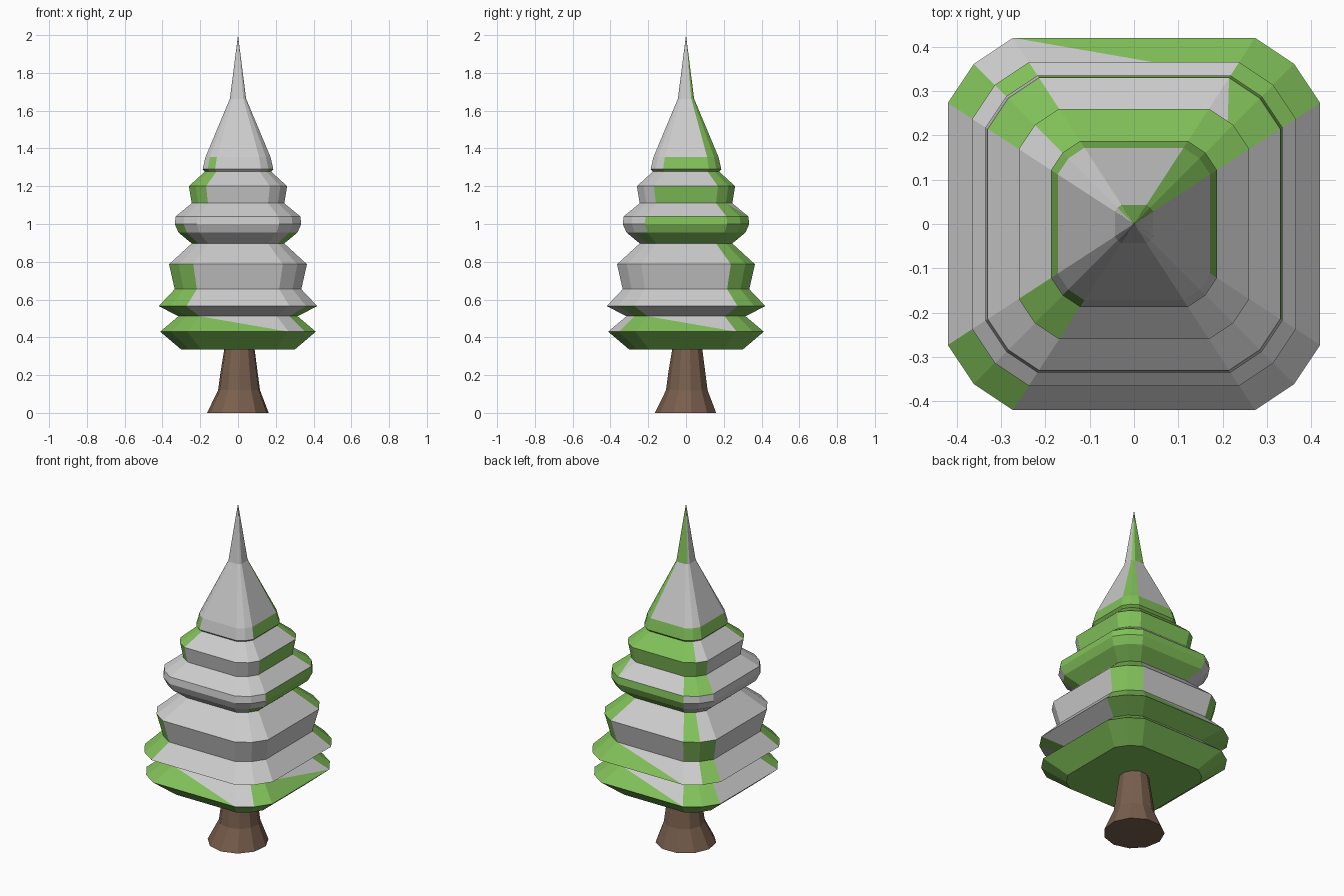
import bpy, bmesh
from math import cos, sin, pi

if "Cube" in bpy.data.objects:
    bpy.data.objects.remove(bpy.data.objects["Cube"])


def material(name, rgb):
    m = bpy.data.materials.new(name)
    m.diffuse_color = (*rgb, 1)
    m.use_nodes = True
    m.node_tree.nodes["Principled BSDF"].inputs["Base Color"].default_value = m.diffuse_color
    return m


def finish(bm, name, mats):
    bmesh.ops.recalc_face_normals(bm, faces=bm.faces[:])
    me = bpy.data.meshes.new(name)
    bm.to_mesh(me)
    bm.free()
    for m in mats:
        me.materials.append(m)
    ob = bpy.data.objects.new(name, me)
    bpy.context.collection.objects.link(ob)
    return ob


green = material("needles", (0.22, 0.53, 0.10))
snow = material("snow", (0.8, 0.8, 0.8))
bark = material("bark", (0.19, 0.115, 0.075))

# Chamfered-square cross-section: one quarter, rotated four times
section = []
quarter = [(-0.65, -1), (0.65, -1), (0.86, -0.86)]
for k in range(4):
    section += quarter
    quarter = [(-y, x) for x, y in quarter]

# Foliage profile: half width, height, and the colour of the band above it.
# Band segments run counterclockwise from the front: G needles, . snow, / split
profile = [
    (0.30, 0.335, "GGGGGGGGGGGG"),
    (0.412, 0.43, "/.G/GG/GG.GG"),
    (0.315, 0.512, "..G.GGGGG.GG"),
    (0.42, 0.565, "....GG/.G.GG"),
    (0.335, 0.655, "....GG.GG.GG"),
    (0.365, 0.787, "....GG.G...."),
    (0.245, 0.897, "..GGGGG...G."),
    (0.315, 0.955, "...GGGG...G."),
    (0.335, 1.00, "...GGGG....."),
    (0.33, 1.04, "....G/.GG..."),
    (0.245, 1.11, "...GGGGGG.GG"),
    (0.26, 1.20, "....GGGG..GG"),
    (0.175, 1.278, "..GGGGGG.GG."),
    (0.187, 1.29, "...GGGGGGG.G"),
    (0.172, 1.355, "....GG......"),
    (0.043, 1.663, "....GGGG...."),
]

# Foliage tiers
bm = bmesh.new()
rings = [[bm.verts.new((x * w, y * w, z)) for x, y in section]
         for w, z, _ in profile]
tip = bm.verts.new((0, 0, 2.0))
bm.faces.new(rings[0][::-1])
for r, (_, _, bands) in enumerate(profile):
    a = rings[r]
    for i, mark in enumerate(bands):
        j = (i + 1) % 12
        if r == len(profile) - 1:
            faces = [((a[i], a[j], tip), mark != "G")]
        else:
            b = rings[r + 1]
            if mark == "/":
                faces = [((a[i], a[j], b[i]), 0), ((a[j], b[j], b[i]), 1)]
            else:
                faces = [((a[i], a[j], b[j], b[i]), mark == ".")]
        for verts, index in faces:
            bm.faces.new(verts).material_index = int(index)
finish(bm, "foliage", [green, snow])

# Flared trunk
bm = bmesh.new()
n = 11
trunk = [(0.165, 0.0, 0.0), (0.112, 0.12, 0.006),
         (0.10, 0.21, 0.006), (0.08, 0.345, 0.008)]
rings = [[bm.verts.new((r * cos(2 * pi * (i + 0.3) / n) + dx,
                        r * sin(2 * pi * (i + 0.3) / n) + dx, z))
          for i in range(n)] for r, z, dx in trunk]
bm.faces.new(rings[0][::-1])
bm.faces.new(rings[-1])
for a, b in zip(rings, rings[1:]):
    for i in range(n):
        j = (i + 1) % n
        bm.faces.new((a[i], a[j], b[j], b[i]))
finish(bm, "trunk", [bark])
